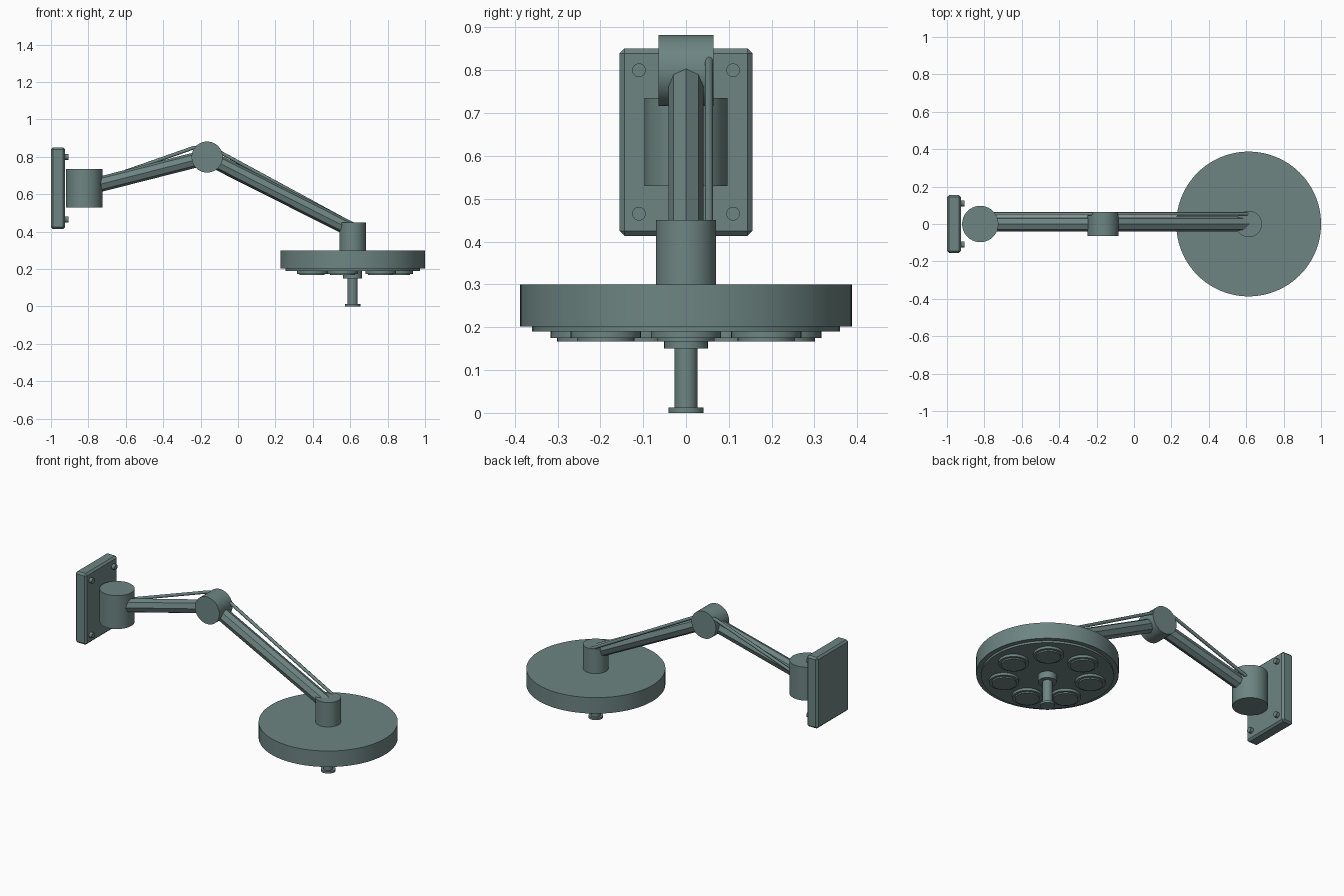
import bpy, math
from mathutils import Vector

if "Cube" in bpy.data.objects:
    bpy.data.objects.remove(bpy.data.objects["Cube"])

HEAD_X = 0.613          # lamp head axis
ELBOW = (-0.165, 0, 0.799)

paint = bpy.data.materials.new("grey_green_paint")
paint.diffuse_color = (0.153, 0.235, 0.225, 1)
paint.use_nodes = True
paint.node_tree.nodes["Principled BSDF"].inputs["Base Color"].default_value = paint.diffuse_color


def smooth(ob, angle=30):
    bpy.ops.object.select_all(action='DESELECT')
    ob.select_set(True)
    bpy.context.view_layer.objects.active = ob
    bpy.ops.object.shade_smooth_by_angle(angle=math.radians(angle))


def rod(name, a, b, r, sides=64):
    """Cylinder running from point a to point b."""
    a, b = Vector(a), Vector(b)
    d = b - a
    bpy.ops.mesh.primitive_cylinder_add(vertices=sides, radius=r, depth=d.length,
                                        location=(a + b) / 2)
    ob = bpy.context.object
    ob.name = name
    ob.rotation_euler = d.to_track_quat('Z', 'Y').to_euler()
    ob.data.materials.append(paint)
    if sides > 8:
        smooth(ob)
    return ob


def disc(name, x, y, z0, z1, r, sides=64):
    return rod(name, (x, y, z0), (x, y, z1), r, sides)


# Wall plate with chamfered edges
bpy.ops.mesh.primitive_cube_add(size=1, location=(-0.9625, 0, 0.632))
plate = bpy.context.object
plate.name = "wall_plate"
plate.scale = (0.075, 0.31, 0.437)
bpy.ops.object.transform_apply(location=False, rotation=False, scale=True)
plate.data.materials.append(paint)
bevel = plate.modifiers.new("chamfer", 'BEVEL')
bevel.width = 0.011
bevel.segments = 1

# Plate bolts
for y in (-0.11, 0.11):
    for z in (0.465, 0.80):
        rod("plate_bolt", (-0.94, y, z), (-0.906, y, z), 0.016, 24)

# Joints
disc("shoulder_joint", -0.822, 0, 0.53, 0.735, 0.097)
rod("elbow_joint", (ELBOW[0], -0.064, ELBOW[2]), (ELBOW[0], 0.064, ELBOW[2]), 0.083)
disc("head_hub", HEAD_X, 0, 0.30, 0.45, 0.0705)

# Octagonal arms
rod("upper_arm", (-0.822, 0, 0.632), ELBOW, 0.041, 8)
rod("lower_arm", ELBOW, (HEAD_X, 0, 0.407), 0.041, 8)

# Cable that follows the arms over the elbow
cu = bpy.data.curves.new("cable", 'CURVE')
cu.dimensions = '3D'
cu.bevel_depth = 0.0095
cu.bevel_resolution = 2
cu.use_fill_caps = True
cu.materials.append(paint)
path = [(-0.82, 0.645), (-0.24, 0.848), (-0.20, 0.853), (-0.10, 0.827), (HEAD_X, 0.44)]
sp = cu.splines.new('POLY')
sp.points.add(len(path) - 1)
for p, (x, z) in zip(sp.points, path):
    p.co = (x, 0.054, z, 1)
bpy.context.collection.objects.link(bpy.data.objects.new("cable", cu))

# Lamp head
disc("lamp_head", HEAD_X, 0, 0.202, 0.30, 0.387, 96)
disc("lamp_face", HEAD_X, 0, 0.19, 0.21, 0.36, 96)

# Seven bulbs in a ring
for k in range(7):
    a = math.tau * k / 7
    x, y = HEAD_X + 0.24 * math.cos(a), 0.24 * math.sin(a)
    disc("bulb_rim", x, y, 0.175, 0.195, 0.082, 40)
    disc("bulb_lens", x, y, 0.167, 0.18, 0.067, 40)

# Handle under the head
disc("handle_base", HEAD_X, 0, 0.15, 0.195, 0.051, 32)
disc("handle_grip", HEAD_X, 0, 0.005, 0.155, 0.027, 32)
disc("handle_end", HEAD_X, 0, 0.0, 0.012, 0.041, 32)
